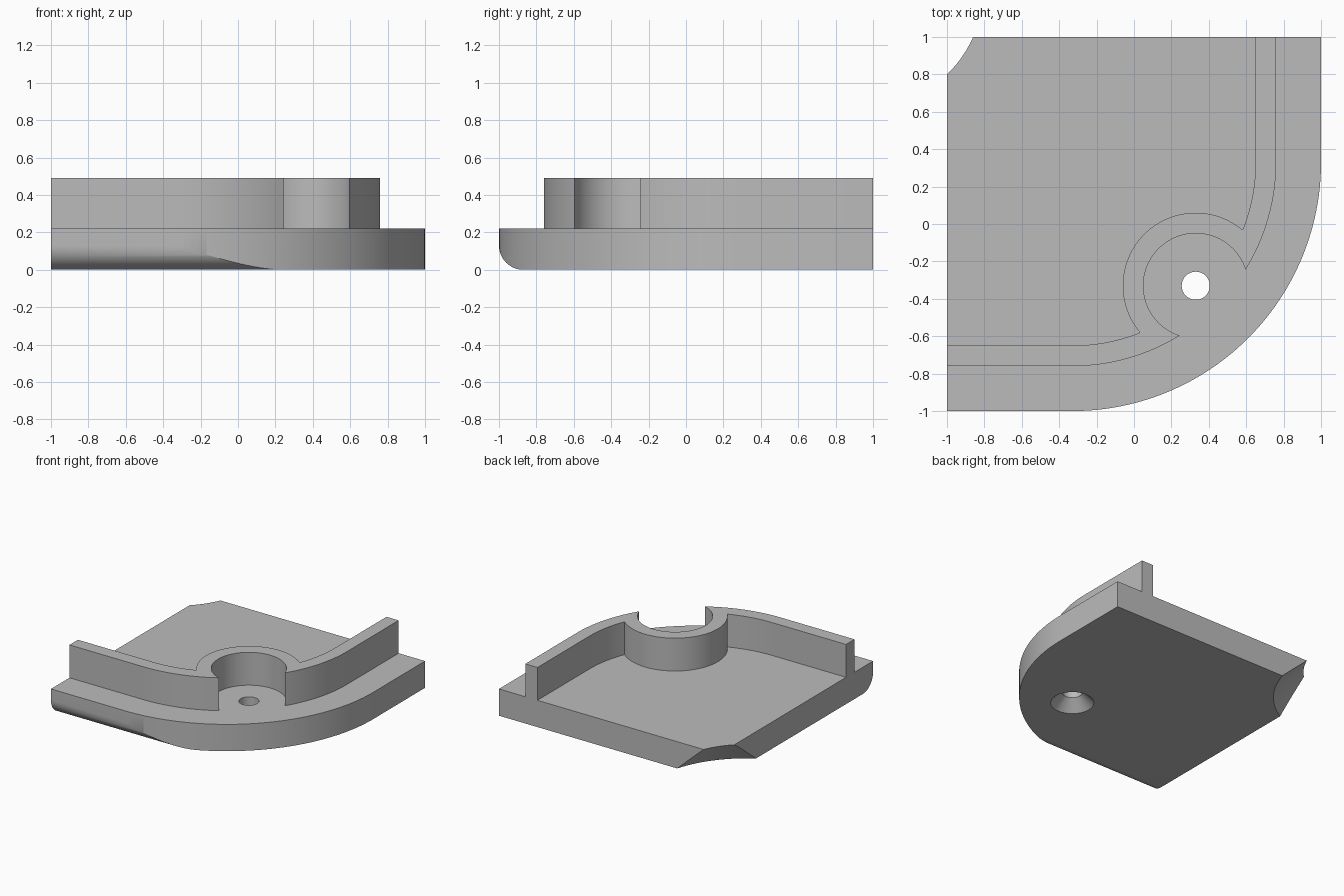
import bpy
import bmesh
from math import sin, cos, acos, radians, pi, hypot
from mathutils import Matrix

if "Cube" in bpy.data.objects:
    bpy.data.objects.remove(bpy.data.objects["Cube"])

CORNER = (-0.33, 0.33)     # centre of the rounded corner
BOSS = (0.33, -0.33)       # centre of the screw boss
DIAGONAL = -pi / 4
PLATE_TOP, WALL_TOP = 0.22, 0.49
OVER = 1.2                 # parts overrun the two cut sides, then get trimmed

grey = bpy.data.materials.new("plain_grey")
grey.use_nodes = True
grey.diffuse_color = (0.5, 0.5, 0.5, 1)
grey.node_tree.nodes["Principled BSDF"].inputs["Base Color"].default_value = (0.5, 0.5, 0.5, 1)


def arc(centre, r, a0, a1, n):
    return [(centre[0] + r * cos(a0 + (a1 - a0) * i / n),
             centre[1] + r * sin(a0 + (a1 - a0) * i / n)) for i in range(n + 1)]


def finish(bm, name):
    bmesh.ops.recalc_face_normals(bm, faces=bm.faces)
    mesh = bpy.data.meshes.new(name)
    bm.to_mesh(mesh)
    bm.free()
    mesh.materials.append(grey)
    ob = bpy.data.objects.new(name, mesh)
    bpy.context.collection.objects.link(ob)
    return ob


def prism(name, outline, low, high, along_x=False):
    """Extrude an outline upward, or a (y, z) outline along x."""
    bm = bmesh.new()
    place = (lambda a, b: (low, a, b)) if along_x else (lambda a, b: (a, b, low))
    face = bm.faces.new([bm.verts.new(place(a, b)) for a, b in outline])
    new = bmesh.ops.extrude_face_region(bm, geom=[face])["geom"]
    step = (high - low, 0, 0) if along_x else (0, 0, high - low)
    bmesh.ops.translate(bm, vec=step, verts=[v for v in new if isinstance(v, bmesh.types.BMVert)])
    return finish(bm, name)


def cone(name, centre, r_low, r_high, low, high, sides):
    bm = bmesh.new()
    bmesh.ops.create_cone(bm, cap_ends=True, segments=sides, radius1=r_low, radius2=r_high,
                          depth=high - low,
                          matrix=Matrix.Translation((*centre, (low + high) / 2)))
    return finish(bm, name)


def combine(target, other, operation):
    mod = target.modifiers.new(operation, "BOOLEAN")
    mod.operation, mod.solver, mod.object = operation, "EXACT", other
    bpy.context.view_layer.objects.active = target
    bpy.ops.object.modifier_apply(modifier=mod.name)
    bpy.data.objects.remove(other)


def wall_line(R, r):
    """Wall side: rounded corner of radius R detouring around the boss at radius r."""
    d = hypot(BOSS[0] - CORNER[0], BOSS[1] - CORNER[1])
    alpha = acos((R * R + d * d - r * r) / (2 * R * d))
    beta = acos((R * R - d * d - r * r) / (2 * d * r))
    return ([(-OVER, CORNER[1] - R)]
            + arc(CORNER, R, -pi / 2, DIAGONAL - alpha, 16)
            + arc(BOSS, r, DIAGONAL - beta, DIAGONAL - 2 * pi + beta, 56)[1:-1]
            + arc(CORNER, R, DIAGONAL + alpha, 0, 16)
            + [(CORNER[0] + R, OVER)])


# Base plate with one large rounded corner
plate_outline = ([(-OVER, -1)] + arc(CORNER, 1.33, -pi / 2, 0, 64)
                 + [(1, OVER), (-OVER, OVER)])
plate = prism("corner_plate", plate_outline, 0, PLATE_TOP)

# Upright wall that wraps around the boss
wall = prism("rim_wall", wall_line(1.09, 0.28) + wall_line(0.98, 0.39)[::-1], 0.15, WALL_TOP)
combine(plate, wall, "UNION")

# Rounded lower front edge
r = 0.13
edge = arc((-1 + r, r), r, pi, 1.5 * pi, 16) + [(-1 + r, -0.1), (-1.1, -0.1), (-1.1, r)]
combine(plate, prism("edge_cutter", edge, -1.5, 1.5, True), "DIFFERENCE")

# Screw hole, its countersink, and the large conical cut in the far corner
combine(plate, cone("hole_cutter", BOSS, 0.075, 0.075, -0.1, 0.3, 40), "DIFFERENCE")
combine(plate, cone("countersink_cutter", BOSS, 0.263, 0.063, -0.1, 0.1, 40), "DIFFERENCE")
combine(plate, cone("corner_cutter", (-1.42, 1.243), 0.939, 0.528, -0.1, 0.3, 128), "DIFFERENCE")

# Trim the two straight sides flush
combine(plate, prism("trim_box", [(-1, -2), (2, -2), (2, 1), (-1, 1)], -1, 1), "INTERSECT")

bpy.ops.object.select_all(action="DESELECT")
plate.select_set(True)
bpy.context.view_layer.objects.active = plate
bpy.ops.object.shade_smooth_by_angle(angle=radians(25))
